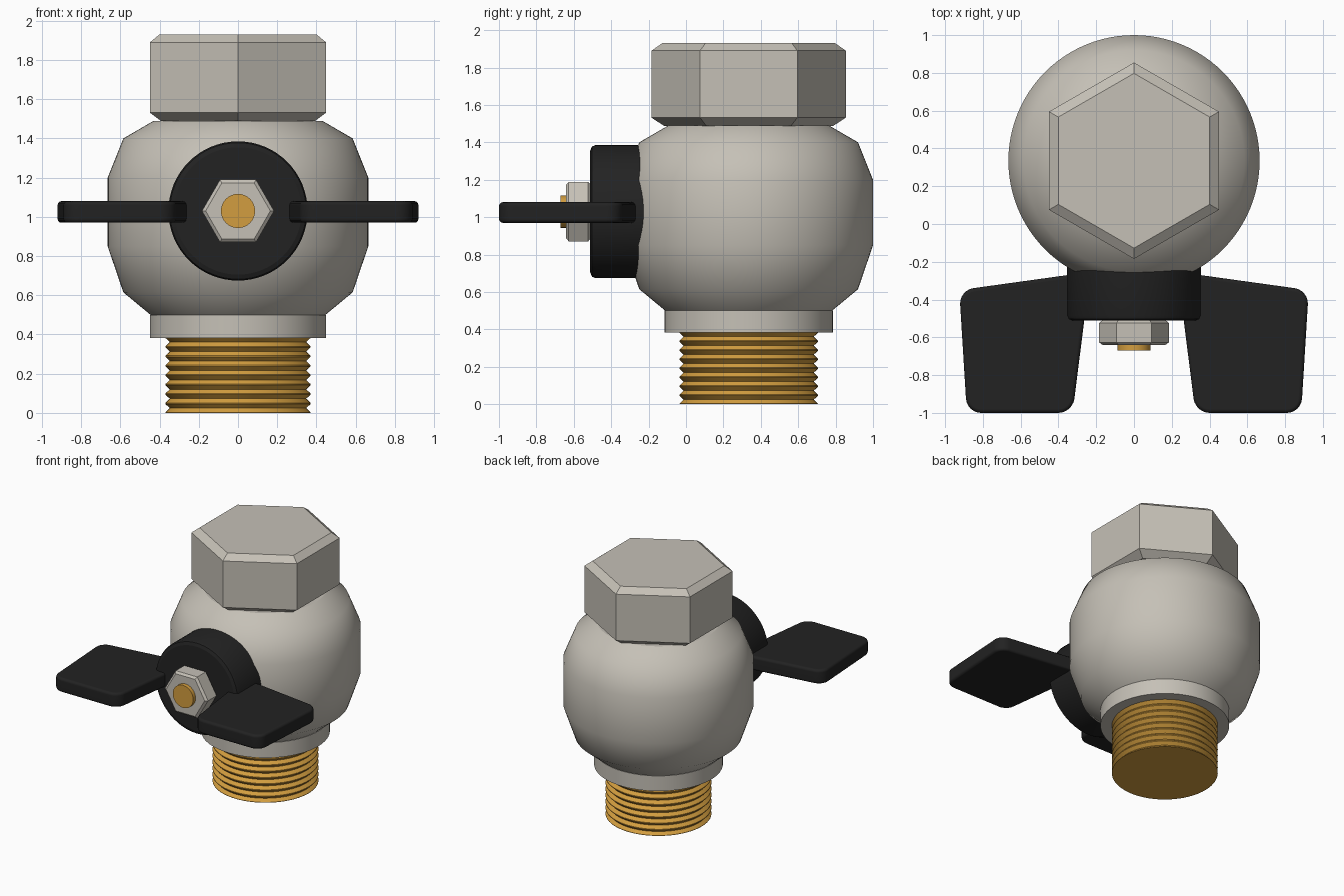
import bpy, bmesh, math
from mathutils import Vector

if "Cube" in bpy.data.objects:
    bpy.data.objects.remove(bpy.data.objects["Cube"])


def material(name, rgb):
    m = bpy.data.materials.new(name)
    m.diffuse_color = (*rgb, 1)
    m.use_nodes = True
    m.node_tree.nodes["Principled BSDF"].inputs["Base Color"].default_value = m.diffuse_color
    return m


STEEL = material("nickel steel", (0.56, 0.53, 0.47))
BRASS = material("brass", (0.65, 0.34, 0.05))
BLACK = material("black plastic", (0.016, 0.016, 0.016))
AXIS_Y = 0.335   # vertical axis of the valve body
STEM_Z = 1.03    # horizontal axis of the handle


def finish(bm, name, mat, angle):
    """Fix normals, smooth edges below the angle, and make the object."""
    bmesh.ops.recalc_face_normals(bm, faces=bm.faces)
    for f in bm.faces:
        f.smooth = True
    for e in bm.edges:
        cap = any(len(f.verts) > 4 for f in e.link_faces)
        limit = 30 if (cap and angle < 90) else angle
        if cap and name != "handle_wings":
            limit = 5
        e.smooth = e.calc_face_angle(0) < math.radians(limit)
    me = bpy.data.meshes.new(name)
    bm.to_mesh(me)
    bm.free()
    me.materials.append(mat)
    ob = bpy.data.objects.new(name, me)
    bpy.context.collection.objects.link(ob)
    return ob


def turned(name, axis, profile, mat, n=64, angle=25, phase=0.0):
    """Closed turned solid from (radius, position along axis) points."""
    bm = bmesh.new()
    rings = []
    for r, t in profile:
        ring = []
        for i in range(n):
            a = phase + math.tau * i / n
            u, v = r * math.cos(a), r * math.sin(a)
            p = (u, AXIS_Y + v, t) if axis == "Z" else (u, t, STEM_Z + v)
            ring.append(bm.verts.new(p))
        rings.append(ring)
    for lo, hi in zip(rings, rings[1:]):
        for i in range(n):
            j = (i + 1) % n
            bm.faces.new((lo[i], lo[j], hi[j], hi[i]))
    bm.faces.new(rings[0])
    bm.faces.new(rings[-1])
    return finish(bm, name, mat, angle)


# Threaded brass inlet
PITCH = 0.385 / 8
thread = [(0.37, 0.0)]
for k in range(8):
    thread += [(0.37, (k + 0.06) * PITCH), (0.348, (k + 0.5) * PITCH), (0.37, (k + 0.94) * PITCH)]
turned("threaded_inlet", "Z", thread, BRASS)

# Body with collar and large hex nut
turned("collar", "Z", [(0.45, 0.383), (0.45, 0.5)], STEEL)
turned("valve_body", "Z", [(0.44, 0.495), (0.585, 0.615), (0.665, 0.85), (0.665, 1.2),
                           (0.585, 1.4), (0.43, 1.49)], STEEL, n=96, angle=60)
R = 0.45 / math.cos(math.pi / 6)
turned("top_hex_nut", "Z", [(R * 0.87, 1.488), (R, 1.532), (R, 1.89), (R * 0.89, 1.93)],
       STEEL, n=6, angle=5, phase=math.pi / 2)

# Handle hub, stem and retaining nut
turned("handle_hub", "Y", [(0.355, -0.12), (0.355, -0.485), (0.348, -0.503), (0.325, -0.512)],
       BLACK, angle=30)
turned("stem", "Y", [(0.087, -0.45), (0.087, -0.67)], BRASS, n=32)
turned("retaining_nut", "Y", [(0.165, -0.508), (0.184, -0.523), (0.184, -0.627), (0.165, -0.641)],
       STEEL, n=6, angle=5)

# Butterfly wings: rounded outline, thickened, edges rounded, mirrored
bm = bmesh.new()
outline = [(0.24, -0.255), (0.925, -0.35), (0.885, -1.0), (0.325, -1.0), (0.262, -0.5)]
face = bm.faces.new([bm.verts.new((x, y, 0.97)) for x, y in outline])
corners = [v for v in bm.verts if v.co.x > 0.3]
bmesh.ops.bevel(bm, geom=corners, offset=0.075, segments=6, profile=0.5, affect="VERTICES")
ext = bmesh.ops.extrude_face_region(bm, geom=bm.faces[:])
bmesh.ops.translate(bm, vec=Vector((0, 0, 0.11)),
                    verts=[g for g in ext["geom"] if isinstance(g, bmesh.types.BMVert)])
bmesh.ops.recalc_face_normals(bm, faces=bm.faces)
rims = [e for e in bm.edges if abs(e.verts[0].co.z - e.verts[1].co.z) < 1e-4]
bmesh.ops.bevel(bm, geom=rims, offset=0.02, segments=3, profile=0.5, affect="EDGES")
wings = finish(bm, "handle_wings", BLACK, 45)
wings.modifiers.new("mirror", "MIRROR").use_clip = False
wings.modifiers.new("weighted", "WEIGHTED_NORMAL").keep_sharp = True
